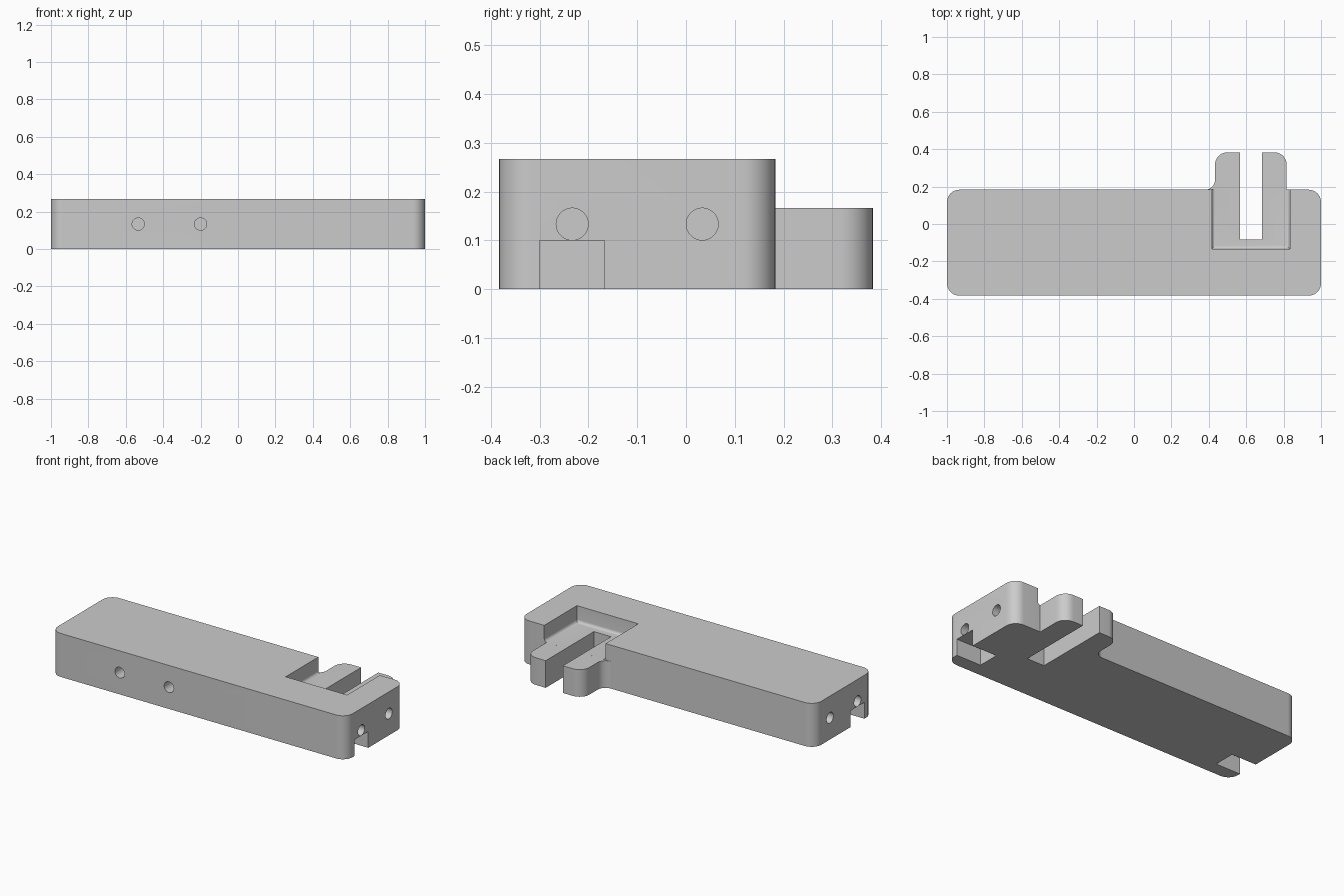
import bpy, bmesh, math
from mathutils import Vector, Matrix

cube = bpy.data.objects.get("Cube")
if cube:
    bpy.data.objects.remove(cube, do_unlink=True)

U = 1 / 30           # design unit
H = 8 * U            # block height
DECK = 5 * U         # tongue height
BACK = 5.5 * U       # rear face of the block
FRONT = -11.5 * U
END = 11.5 * U       # tip of the tongue


def finish(bm, name):
    bmesh.ops.recalc_face_normals(bm, faces=bm.faces)
    mesh = bpy.data.meshes.new(name)
    bm.to_mesh(mesh)
    bm.free()
    ob = bpy.data.objects.new(name, mesh)
    bpy.context.collection.objects.link(ob)
    return ob


def rounded(corners, steps=10):
    """Outline through (x, y, radius) corners, each replaced by an arc."""
    out = []
    for i, (x, y, r) in enumerate(corners):
        p = Vector((x, y))
        if r == 0:
            out.append(p)
            continue
        a = (Vector(corners[i - 1][:2]) - p).normalized()
        b = (Vector(corners[(i + 1) % len(corners)][:2]) - p).normalized()
        centre = p + (a + b) * r     # all corners are square
        for k in range(steps + 1):
            t = k / steps * math.pi / 2
            out.append(centre - b * r * math.cos(t) - a * r * math.sin(t))
    return out


def prism(name, outline, height):
    bm = bmesh.new()
    face = bm.faces.new([bm.verts.new((p.x, p.y, 0)) for p in outline])
    geom = bmesh.ops.extrude_face_region(bm, geom=[face])["geom"]
    verts = [v for v in geom if isinstance(v, bmesh.types.BMVert)]
    bmesh.ops.translate(bm, verts=verts, vec=(0, 0, height))
    return finish(bm, name)


def box(name, lo, hi, cove=0):
    bm = bmesh.new()
    bmesh.ops.create_cube(bm, size=1)
    for v in bm.verts:
        v.co = [hi[i] if v.co[i] > 0 else lo[i] for i in range(3)]
    if cove:
        low = [e for e in bm.edges if all(v.co.z < lo[2] + 1e-5 for v in e.verts)]
        bmesh.ops.bevel(bm, geom=low, offset=cove, segments=6, profile=0.5,
                        affect='EDGES')
    return finish(bm, name)


def drill(name, centre, axis, depth=0.15):
    bm = bmesh.new()
    turn = Vector(axis).to_track_quat('Z', 'Y').to_matrix().to_4x4()
    bmesh.ops.create_cone(bm, cap_ends=True, segments=32, radius1=0.0328,
                          radius2=0.0328, depth=2 * depth,
                          matrix=Matrix.Translation(centre) @ turn)
    return finish(bm, name)


# Block with slotted tongue, as one outline
R = 2 * U
left, right = 13 * U, 24.5 * U
slot_l, slot_r, slot_end = 17 * U, 20.5 * U, -2.5 * U
body = prism("clamp_block", rounded([
    (-1, FRONT, R), (1, FRONT, R), (1, BACK, R), (right, BACK, 0),
    (right, END, R), (slot_r, END, 0), (slot_r, slot_end, 0),
    (slot_l, slot_end, 0), (slot_l, END, 0), (left, END, R),
    (left, BACK, 1.6 * U), (-1, BACK, R)]), H)

# Cutters: coved pocket, space above the tongue, end notches, screw holes
cutters = [
    box("pocket_cutter", (12.5 * U, -4 * U, DECK), (25 * U, 0.6, 0.5), 0.018),
    box("deck_cutter", (0.3, BACK + 0.0002, DECK - 0.0001), (0.9, 0.65, 0.55)),
]
for s in (-1, 1):
    xs = sorted((s * (1 - 5 * U), s * 1.1))
    cutters.append(box("notch_cutter", (xs[0], -9 * U, -0.1), (xs[1], -5 * U, 3 * U)))
    for y in (-7 * U, U):
        cutters.append(drill("end_hole_cutter", (s, y, H / 2), (s, 0, 0)))
for x in (-16 * U, -6 * U):
    cutters.append(drill("front_hole_cutter", (x, FRONT, H / 2), (0, 1, 0)))

bpy.ops.object.select_all(action='DESELECT')
body.select_set(True)
bpy.context.view_layer.objects.active = body
for c in cutters:
    c.hide_render = True
    mod = body.modifiers.new("cut", 'BOOLEAN')
    mod.operation, mod.solver, mod.object = 'DIFFERENCE', 'EXACT', c
    bpy.ops.object.modifier_apply(modifier=mod.name)
    bpy.data.objects.remove(c, do_unlink=True)

# Plain grey finish
grey = bpy.data.materials.new("light_grey")
grey.use_nodes = True
colour = (0.6, 0.6, 0.6, 1)
grey.diffuse_color = colour
grey.node_tree.nodes["Principled BSDF"].inputs["Base Color"].default_value = colour
body.data.materials.clear()
body.data.materials.append(grey)
bpy.ops.object.shade_smooth_by_angle(angle=math.radians(30))
